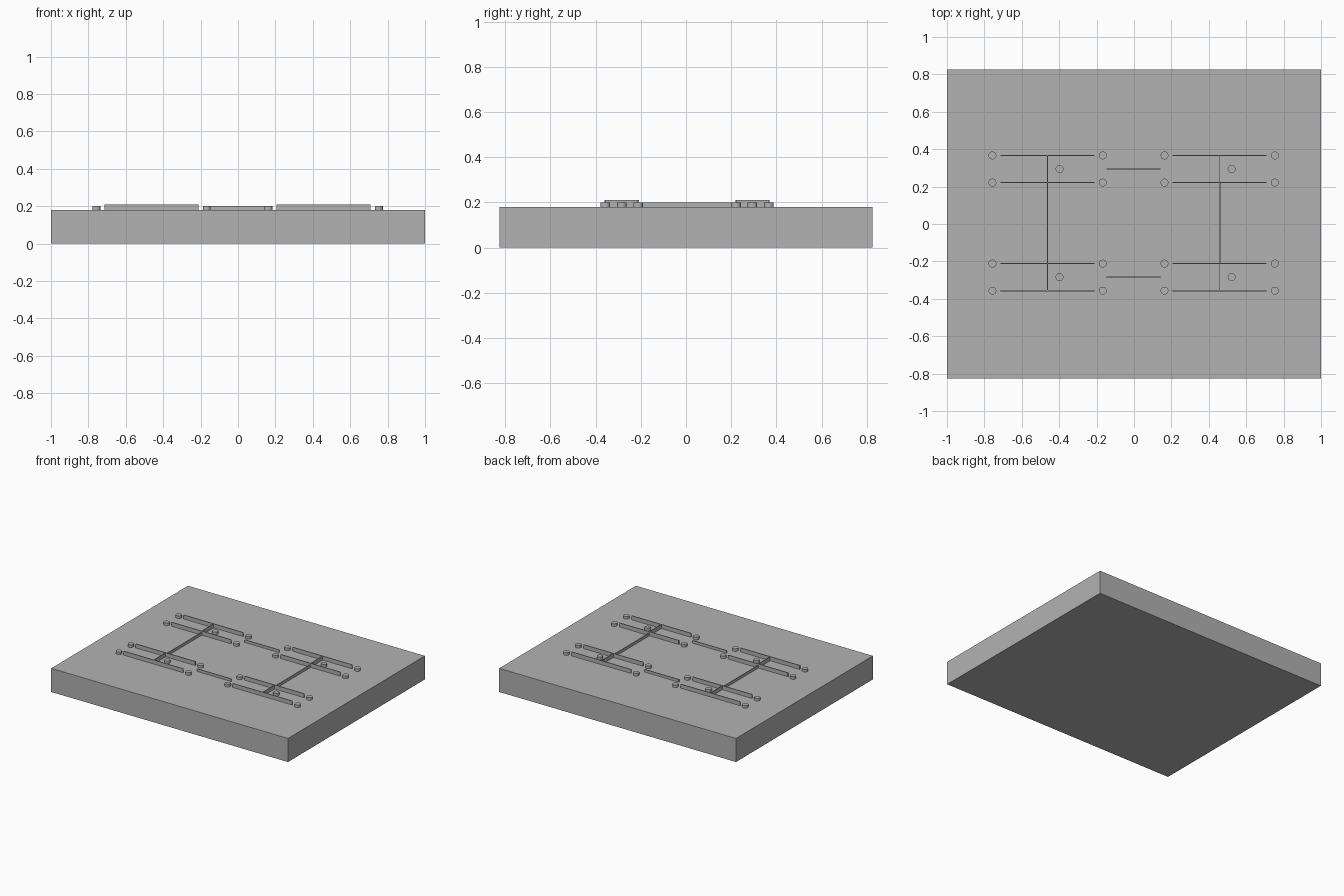
import bpy

cube = bpy.data.objects.get("Cube")
if cube:
    bpy.data.objects.remove(cube, do_unlink=True)

grey = bpy.data.materials.new("plain_grey")
grey.use_nodes = True
colour = (0.448, 0.448, 0.448, 1)
grey.diffuse_color = colour
grey.node_tree.nodes["Principled BSDF"].inputs["Base Color"].default_value = colour

DECK = 0.18      # top of the slab
LOW = 0.20       # top of pegs and link bars
HIGH = 0.21      # top of rails
THIN = 0.007     # thickness of the walls


def box(name, x0, x1, y0, y1, z0, z1):
    bpy.ops.mesh.primitive_cube_add(
        size=1, location=((x0 + x1) / 2, (y0 + y1) / 2, (z0 + z1) / 2))
    ob = bpy.context.object
    ob.name = name
    ob.scale = (x1 - x0, y1 - y0, z1 - z0)
    bpy.ops.object.transform_apply(location=False, rotation=False, scale=True)
    ob.data.materials.append(grey)


def wall_x(name, x, y, half, top):
    box(name, x - half, x + half, y - THIN / 2, y + THIN / 2, DECK, top)


def wall_y(name, x, y0, y1, thick, top):
    box(name, x - thick / 2, x + thick / 2, y0, y1, DECK, top)


def peg(name, x, y):
    bpy.ops.mesh.primitive_cylinder_add(
        vertices=32, radius=0.021, depth=LOW - DECK,
        location=(x, y, (LOW + DECK) / 2))
    ob = bpy.context.object
    ob.name = name
    ob.data.materials.append(grey)
    bpy.ops.object.shade_smooth_by_angle()


# Base slab
box("base_slab", -1, 1, -0.825, 0.825, 0, DECK)

# Four rail pairs: one at each corner of the layout
MID_X, MID_Y = -0.002, 0.005
GAP = 0.0725     # half the distance between paired rails
for x, side in ((MID_X - 0.46, "right"), (MID_X + 0.46, "left")):
    for y, end in ((MID_Y - 0.289, "front"), (MID_Y + 0.289, "back")):
        tag = end + "_" + side
        for dy, place in ((-GAP, "near"), (GAP, "far")):
            wall_x(f"rail_{tag}_{place}", x, y + dy, 0.251, HIGH)
            for dx in (-0.295, 0.295):
                peg(f"end_peg_{tag}_{place}", x + dx, y + dy)
        peg(f"middle_peg_{tag}", x + 0.064, y)
        # Thin cross tie joining the pair
        wall_y(f"cross_tie_{tag}", x, y - GAP, y + GAP, 0.004, HIGH)
    # Long bar between the front and back pairs
    reach = 0.289 - GAP
    wall_y(f"long_bar_{side}", x, MID_Y - reach, MID_Y + reach, THIN, LOW)

# Short bars between the left and right pairs
for y, end in ((MID_Y - 0.289, "front"), (MID_Y + 0.289, "back")):
    wall_x(f"short_bar_{end}", MID_X, y, 0.145, LOW)
